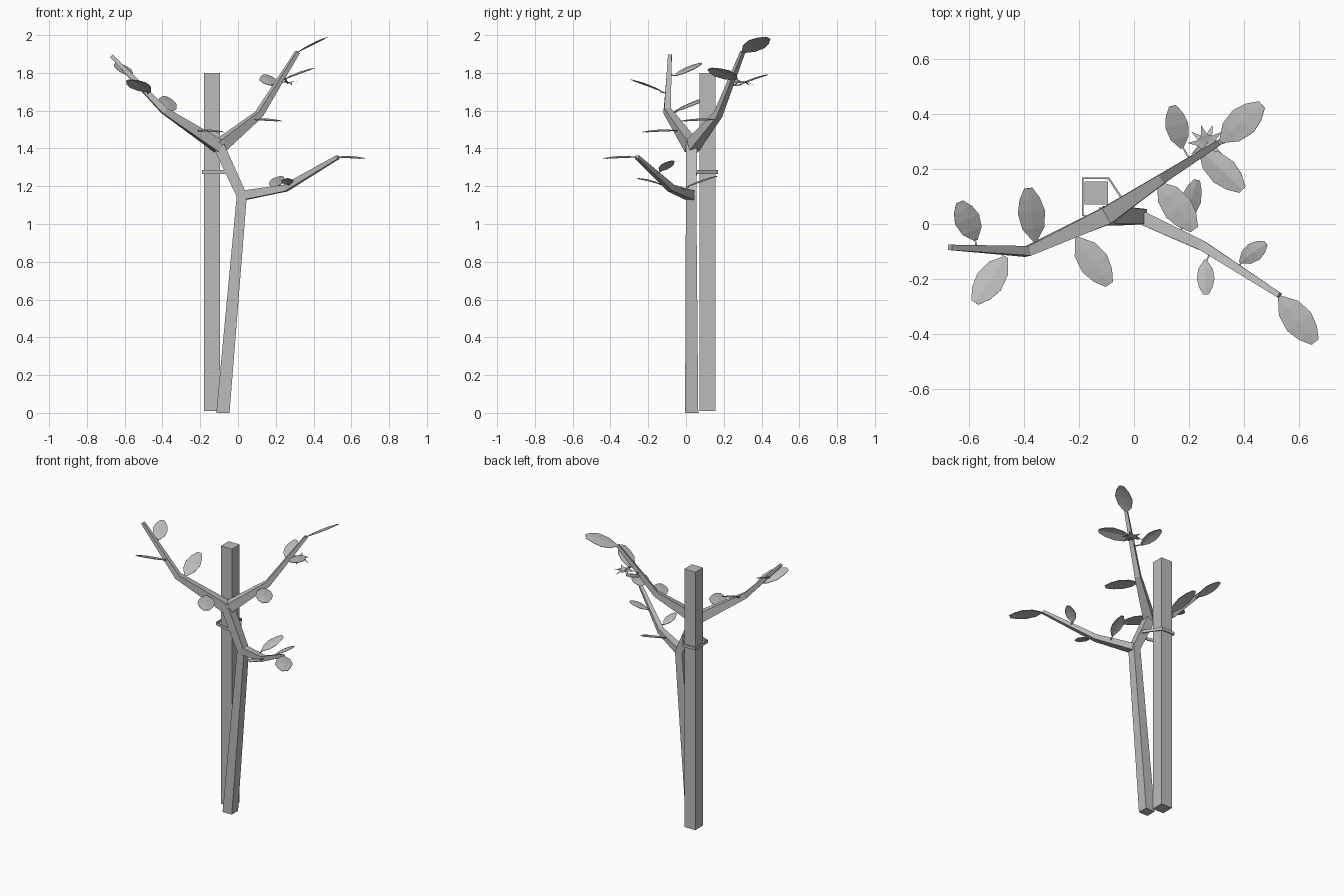
import bpy, bmesh, math
from mathutils import Vector
from mathutils.geometry import intersect_point_line

# Remove the default cube only
old_cube = bpy.data.objects.get("Cube")
if old_cube:
    bpy.data.objects.remove(old_cube, do_unlink=True)

# One plain colour
grey = bpy.data.materials.new("plain grey")
grey.use_nodes = True
colour = (0.5, 0.5, 0.5, 1)
grey.diffuse_color = colour
grey.node_tree.nodes["Principled BSDF"].inputs["Base Color"].default_value = colour

UP = Vector((0, 0, 1))
BACK = Vector((0, 1, 0))


def finish(bm, name, recalculate=True):
    """Turn a bmesh into a flat-shaded object with the shared material."""
    if recalculate:
        bmesh.ops.recalc_face_normals(bm, faces=bm.faces[:])
    mesh = bpy.data.meshes.new(name)
    bm.to_mesh(mesh)
    bm.free()
    mesh.materials.append(grey)
    obj = bpy.data.objects.new(name, mesh)
    bpy.context.scene.collection.objects.link(obj)
    return obj


def limb(name, points, widths, reference=UP, level_start=False):
    """Four-sided tapering limb along a path, with mitred joints."""
    path = [Vector(p) for p in points]
    bm = bmesh.new()
    rings = []
    for i, (point, width) in enumerate(zip(path, widths)):
        before = path[max(i - 1, 0)]
        after = path[min(i + 1, len(path) - 1)]
        tangent = Vector((0, 0, 0))
        for a, b in ((before, point), (point, after)):
            if a != b:
                tangent += (b - a).normalized()
        if level_start and i == 0:
            tangent = UP.copy()
        tangent.normalize()
        side = tangent.cross(reference).normalized() * width / 2
        lift = side.cross(tangent).normalized() * width / 2
        corners = (side + lift, lift - side, -side - lift, side - lift)
        rings.append([bm.verts.new(point + c) for c in corners])
    for lower, upper in zip(rings, rings[1:]):
        for k in range(4):
            n = (k + 1) % 4
            bm.faces.new((lower[k], lower[n], upper[n], upper[k]))
    bm.faces.new(rings[0])
    bm.faces.new(rings[-1])
    return finish(bm, name)


# Square support stake
bm = bmesh.new()
bmesh.ops.create_cube(bm, size=1)
for v in bm.verts:
    v.co = (v.co.x * 0.085 - 0.138, v.co.y * 0.085 + 0.113, v.co.z * 1.79 + 0.905)
finish(bm, "support_stake")

# Trunk with its kink, and the three bent branches
knee, fork = (0.02, 0.027, 1.15), (-0.1, 0.03, 1.41)
limb("trunk", [(-0.08, 0.03, 0), knee, fork], [0.07, 0.055, 0.06], BACK, True)
branches = {
    "lower_branch": [knee, (0.25, -0.08, 1.19), (0.53, -0.26, 1.355)],
    "right_branch": [fork, (-0.39, -0.1, 1.6), (-0.67, -0.085, 1.89)],
    "left_branch": [fork, (0.11, 0.17, 1.58), (0.315, 0.3, 1.91)],
}
for name, points in branches.items():
    start = 0.05 if name == "lower_branch" else 0.065
    limb(name, points, [start, 0.036, 0.02])


def nearest_on_branches(target):
    """Closest point on any branch centre line."""
    found = []
    for points in branches.values():
        for a, b in zip(points, points[1:]):
            a, b = Vector(a), Vector(b)
            t = intersect_point_line(target, a, b)[1]
            found.append(a.lerp(b, min(max(t, 0), 1)))
    return min(found, key=lambda p: (p - target).length)


# Tie looped round the stake and trunk
bm = bmesh.new()
loop = [(-0.19, 0.17), (-0.09, 0.17), (-0.018, 0.06), (-0.018, 0.004),
        (-0.11, 0.004), (-0.19, 0.03)]
bands = [[bm.verts.new((x, y, z)) for x, y in loop] for z in (1.265, 1.285)]
for k in range(len(loop)):
    n = (k + 1) % len(loop)
    bm.faces.new((bands[0][k], bands[0][n], bands[1][n], bands[1][k]))
tie = finish(bm, "stake_tie")
thick = tie.modifiers.new("thickness", "SOLIDIFY")
thick.thickness = 0.008


def leaf(name, base, tip, slope, width):
    """Cambered blunt leaf lying on a sloping plane, with a thin stalk."""
    base = Vector(base)
    flat = Vector((tip[0] - base.x, tip[1] - base.y, 0))
    across = Vector((-flat.y, flat.x, 0)).normalized() * width / 2
    outline = ((0, 0.12), (0.25, 0.8), (0.55, 1), (0.8, 0.75), (1, 0.3))
    bm = bmesh.new()
    rows = []
    for along, half in outline:
        row = []
        for s in (-1, 0, 1):
            p = flat * along + across * half * s
            p.z = slope[0] * p.x + slope[1] * p.y
            p.z += 0.007 * (half * (1 - abs(s)) - along * along)
            row.append(bm.verts.new(base + p))
        rows.append(row)
    for r, q in zip(rows, rows[1:]):
        for k in (0, 1):
            bm.faces.new((r[k + 1], r[k], q[k], q[k + 1]))
    obj = finish(bm, name)
    sheet = obj.modifiers.new("thickness", "SOLIDIFY")
    sheet.thickness = 0.003
    root = nearest_on_branches(base)
    if (root - base).length > 0.01:
        limb(name + "_stalk", [root, base + flat * 0.1], [0.007, 0.005])


# Leaves: base, tip in plan, slope of the blade, width
leaves = [
    ((0.53, -0.265, 1.355), (0.66, -0.43), (0, 0), 0.11),
    ((0.26, -0.13, 1.21), (0.262, -0.257), (0, -0.3), 0.065),
    ((0.18, 0.0, 1.195), (0.23, 0.16), (0, 0.4), 0.075),
    ((0.385, -0.14, 1.28), (0.48, -0.07), (0.5, 0.2), 0.07),
    ((0.09, 0.15, 1.553), (0.22, -0.02), (0, 0), 0.11),
    ((0.175, 0.275, 1.735), (0.14, 0.43), (0, 0.4), 0.085),
    ((0.24, 0.27, 1.765), (0.395, 0.125), (0.42, 0), 0.105),
    ((0.315, 0.3, 1.91), (0.465, 0.435), (0.55, 0), 0.11),
    ((-0.21, -0.05, 1.495), (-0.09, -0.22), (0, 0), 0.11),
    ((-0.36, -0.065, 1.595), (-0.385, 0.13), (-0.2, 0.42), 0.1),
    ((-0.465, -0.12, 1.7), (-0.58, -0.285), (0, -0.42), 0.105),
    ((-0.575, -0.06, 1.785), (-0.635, 0.08), (-0.3, 0.4), 0.095),
]
for number, spec in enumerate(leaves, 1):
    leaf(f"leaf_{number}", *spec)

# Star-shaped blossom with narrow pointed petals
centre = Vector((0.265, 0.295, 1.745))
bm = bmesh.new()
petals = 10
for k in range(petals):
    angle = math.tau * k / petals
    out = Vector((math.cos(angle), math.sin(angle), 0))
    side = Vector((-out.y, out.x, 0)) * 0.011
    droop = UP * (0.012 if k % 2 else -0.012)
    heart = bm.verts.new(centre)
    left = bm.verts.new(centre + out * 0.03 + side + UP * 0.008)
    right = bm.verts.new(centre + out * 0.03 - side + UP * 0.008)
    point = bm.verts.new(centre + out * 0.07 + droop)
    bm.faces.new((heart, right, left))
    bm.faces.new((right, point, left))
finish(bm, "blossom")
limb("blossom_stalk", [nearest_on_branches(centre), centre], [0.007, 0.007])
